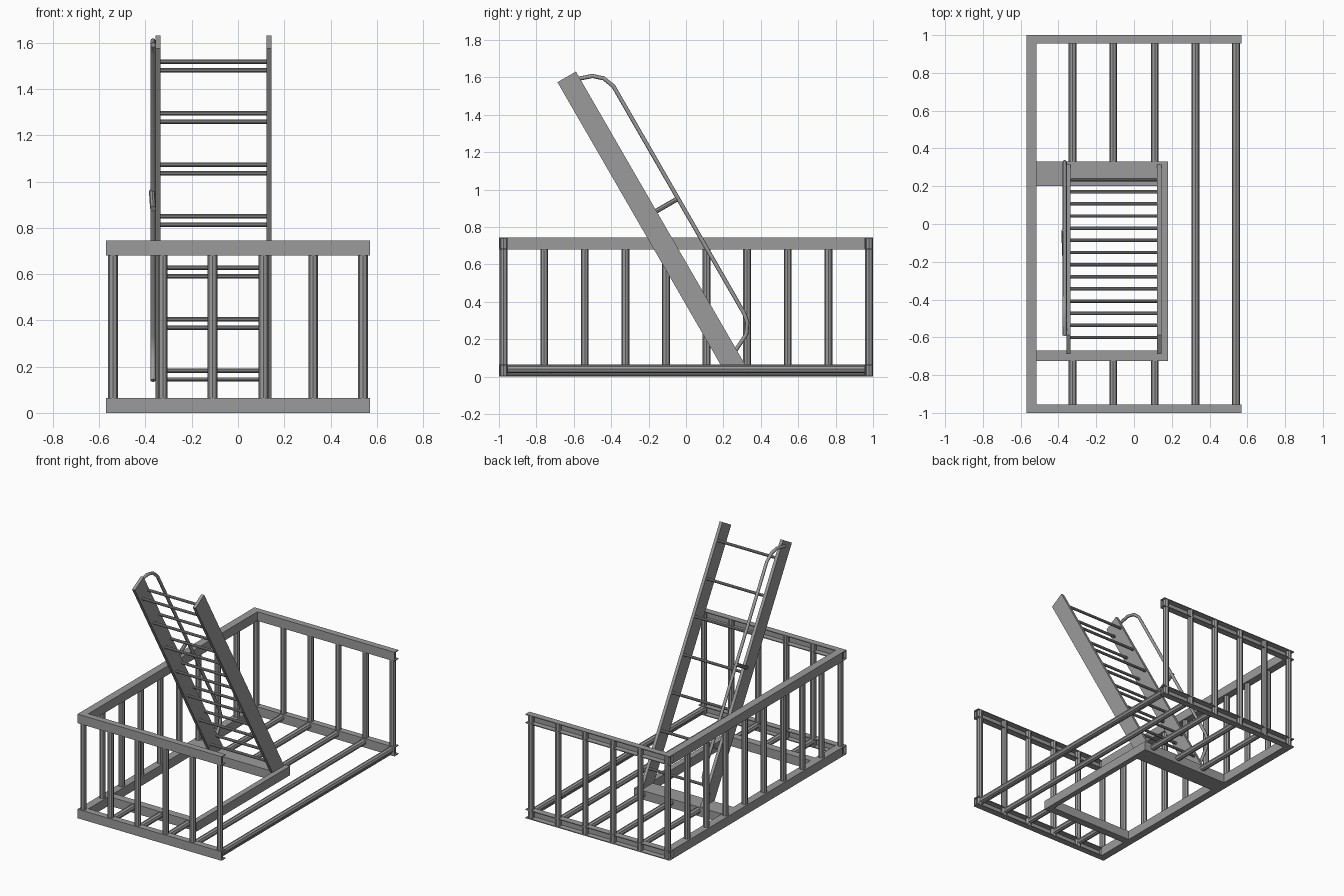
import bpy, bmesh, math
from mathutils import Vector

if "Cube" in bpy.data.objects:
    bpy.data.objects.remove(bpy.data.objects["Cube"], do_unlink=True)

steel = bpy.data.materials.new("grey_steel")
steel.use_nodes = True
GREY = (0.33, 0.33, 0.33, 1)
steel.diffuse_color = GREY
steel.node_tree.nodes["Principled BSDF"].inputs["Base Color"].default_value = GREY


def finish(name, bm):
    bmesh.ops.recalc_face_normals(bm, faces=bm.faces)
    me = bpy.data.meshes.new(name)
    bm.to_mesh(me)
    bm.free()
    me.materials.append(steel)
    ob = bpy.data.objects.new(name, me)
    bpy.context.collection.objects.link(ob)
    return ob


def box(name, lo, hi):
    bm = bmesh.new()
    bmesh.ops.create_cube(bm, size=1)
    for v in bm.verts:
        v.co = [lo[i] + (v.co[i] + 0.5) * (hi[i] - lo[i]) for i in range(3)]
    return finish(name, bm)


def prism(name, profile, x0, x1):
    """Extrude a (y, z) outline along x."""
    bm = bmesh.new()
    face = bm.faces.new([bm.verts.new((x0, y, z)) for y, z in profile])
    ext = bmesh.ops.extrude_face_region(bm, geom=[face])["geom"]
    moved = [g for g in ext if isinstance(g, bmesh.types.BMVert)]
    bmesh.ops.translate(bm, verts=moved, vec=(x1 - x0, 0, 0))
    return finish(name, bm)


def bar(name, a, b, r, sides=8):
    a, b = Vector(a), Vector(b)
    d = b - a
    bm = bmesh.new()
    bmesh.ops.create_cone(bm, cap_ends=True, segments=sides, radius1=r, radius2=r, depth=d.length)
    bmesh.ops.rotate(bm, verts=bm.verts, matrix=d.to_track_quat('Z', 'Y').to_matrix())
    bmesh.ops.translate(bm, verts=bm.verts, vec=(a + b) / 2)
    return finish(name, bm)


W, H, RAIL, T = 0.57, 0.745, 0.065, 0.006
POST_R = 0.021
END_X = [-0.54, -0.325, -0.11, 0.11, 0.325, 0.54]

# End rails: channels that open to the back; side rails: box section
for level, z in (("bottom", 0), ("top", H - RAIL)):
    for end, y in (("front", -1), ("back", 0.955)):
        d, t = 0.045, z + RAIL
        outline = [(y, z), (y + d, z), (y + d, z + T), (y + T, z + T),
                   (y + T, t - T), (y + d, t - T), (y + d, t), (y, t)]
        prism(f"{end}_{level}_rail", outline, -W, W)
    box(f"side_{level}_rail", (-W, -0.955, z), (-W + 0.055, 0.955, z + RAIL))

# Posts of the railing
for end, y in (("front", -0.975), ("back", 0.979)):
    for x in END_X:
        bar(f"{end}_post", (x, y, T), (x, y, H - T), POST_R)
for i in range(1, 9):
    y = -0.975 + i * 0.217
    bar("side_post", (-0.542, y, RAIL), (-0.542, y, H - RAIL), POST_R)

# Floor joists, interrupted by the ladder opening
JZ = 0.04
for x in END_X[1:]:
    spans = [(-0.955, 0.96)] if x > 0.2 else [(-0.955, -0.72), (0.33, 0.96)]
    for y0, y1 in spans:
        bar("floor_joist", (x, y0, JZ), (x, y1, JZ), POST_R)
bar("edge_rod", (0.54, -0.955, 0.01), (0.54, 0.96, 0.01), 0.006, 6)

# Frame around the opening
box("opening_front_beam", (-0.515, -0.725, 0), (0.18, -0.67, RAIL))
box("opening_side_beam", (0.14, -0.67, 0), (0.18, 0.2, RAIL))
box("ladder_foot_beam", (-0.515, 0.2, 0), (0.18, 0.33, RAIL))

# Ladder stringers, leaning forward at sixty degrees
LEAN = math.radians(60)
along = Vector((0, -math.cos(LEAN), math.sin(LEAN)))
across = Vector((0, math.sin(LEAN), math.cos(LEAN)))
top = Vector((0, -0.638, 1.603))
half = 0.057


def foot(p, z):
    q = p - along * ((p.z - z) / along.z)
    return q.y, q.z


a, b = top - across * half, top + across * half
stringer = [(a.y, a.z), (b.y, b.z), foot(b, 0.06), foot(a, 0.06)]
prism("right_stringer", stringer, -0.357, -0.335)
prism("left_stringer", stringer, 0.123, 0.145)

# Treads: pairs of round bars
for i in range(7):
    c = Vector((0, 0.203, 0.163)) + along * (i * 0.2573)
    for s in (-1, 1):
        p = c + across * (s * 0.037)
        bar("tread_bar", (-0.34, p.y, p.z), (0.13, p.y, p.z), 0.0095, 10)

# Handrail tube
path = [(-0.59, 1.59), (-0.5, 1.608), (-0.44, 1.595), (-0.388, 1.553),
        (0.31, 0.34), (0.328, 0.29), (0.322, 0.225), (0.265, 0.14)]
cu = bpy.data.curves.new("handrail", 'CURVE')
cu.dimensions = '3D'
cu.bevel_depth = 0.011
cu.bevel_resolution = 2
cu.use_fill_caps = True
sp = cu.splines.new('POLY')
sp.points.add(len(path) - 1)
for pt, (y, z) in zip(sp.points, path):
    pt.co = (-0.367, y, z, 1)
cu.materials.append(steel)
rail = bpy.data.objects.new("handrail", cu)
bpy.context.collection.objects.link(rail)

# Bracket between stringer and handrail
bar("handrail_bracket", (-0.367, -0.165, 0.882), (-0.372, -0.035, 0.957), 0.013, 8)
